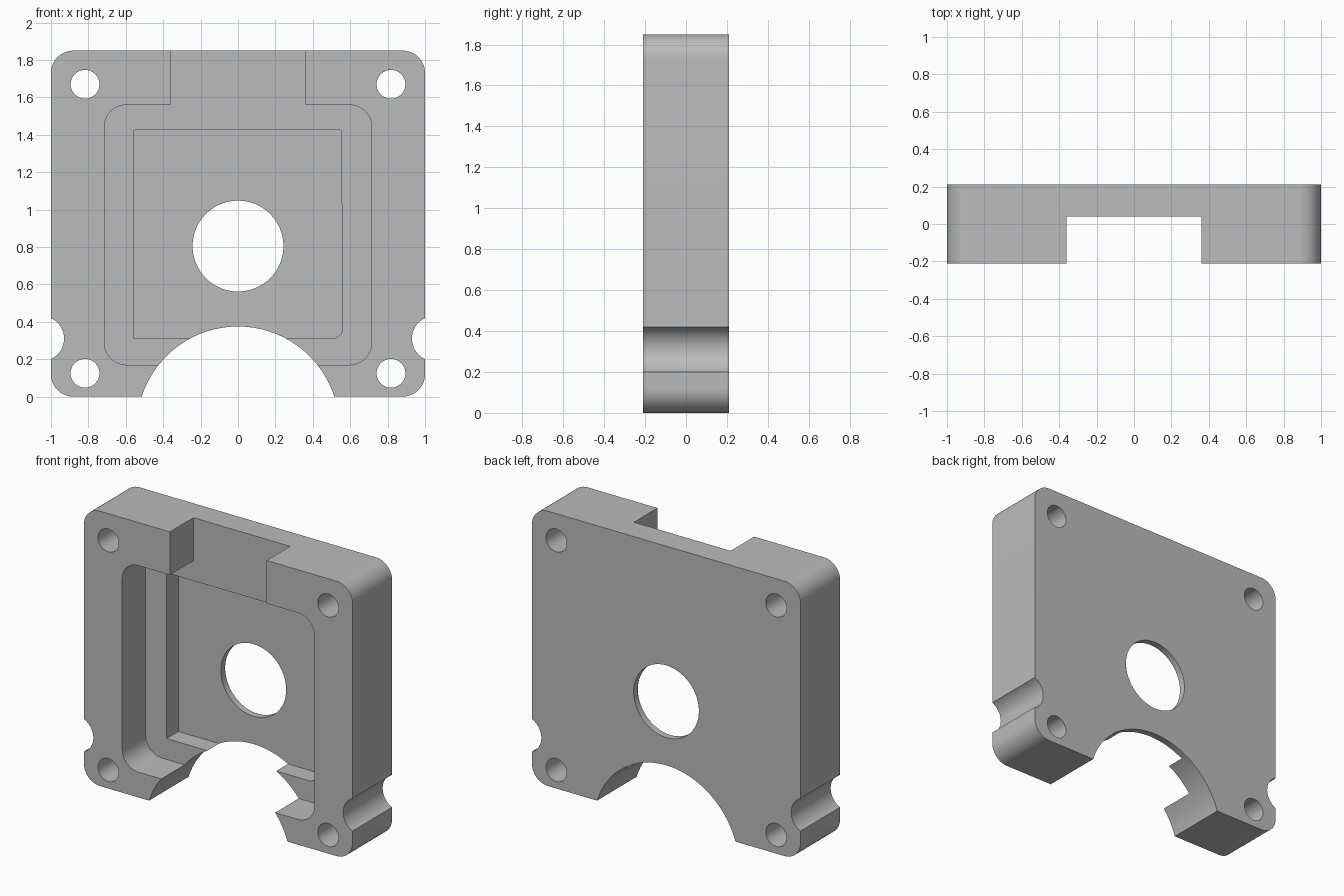
import bpy
import bmesh
from math import cos, sin, pi
from mathutils import Vector

cube = bpy.data.objects.get("Cube")
if cube:
    bpy.data.objects.remove(cube, do_unlink=True)

FRONT, BACK = -0.21, 0.21
LEDGE, FLOOR = 0.04, 0.165
HEIGHT = 1.85

grey = bpy.data.materials.new("machined_grey")
grey.use_nodes = True
colour = (0.5, 0.5, 0.5, 1)
grey.diffuse_color = colour
grey.node_tree.nodes["Principled BSDF"].inputs["Base Color"].default_value = colour


def circle(x, z, r, n=64):
    return [(x + r * cos(2 * pi * i / n), z + r * sin(2 * pi * i / n)) for i in range(n)]


def rounded(corners, steps=12):
    """Round each (x, z, radius) right-angled corner of an outline."""
    out = []
    for i, (x, z, r) in enumerate(corners):
        p = Vector((x, z))
        a = (Vector(corners[i - 1][:2]) - p).normalized()
        b = (Vector(corners[(i + 1) % len(corners)][:2]) - p).normalized()
        if r == 0:
            out.append((x, z))
            continue
        centre = p + (a + b) * r
        for k in range(steps + 1):
            t = pi / 2 * k / steps
            out.append(tuple(centre - b * r * cos(t) - a * r * sin(t)))
    return out


def rectangle(x0, x1, z0, z1, r=0):
    return rounded([(x0, z0, r), (x1, z0, r), (x1, z1, r), (x0, z1, r)])


def prism(name, outline, y0, y1):
    """Extrude an x-z outline from y0 to y1."""
    bm = bmesh.new()
    face = bm.faces.new([bm.verts.new((x, y0, z)) for x, z in outline])
    ext = bmesh.ops.extrude_face_region(bm, geom=[face])
    verts = [v for v in ext["geom"] if isinstance(v, bmesh.types.BMVert)]
    bmesh.ops.translate(bm, verts=verts, vec=(0, y1 - y0, 0))
    bmesh.ops.recalc_face_normals(bm, faces=bm.faces)
    mesh = bpy.data.meshes.new(name)
    bm.to_mesh(mesh)
    bm.free()
    mesh.materials.append(grey)
    obj = bpy.data.objects.new(name, mesh)
    bpy.context.collection.objects.link(obj)
    return obj


plate = prism("housing_plate", rectangle(-1, 1, 0, HEIGHT, 0.12), FRONT, BACK)
bpy.context.view_layer.objects.active = plate
plate.select_set(True)


def cut(name, outline, y0=FRONT - 0.1, y1=BACK + 0.1):
    cutter = prism(name, outline, y0, y1)
    cutter.hide_render = True
    mod = plate.modifiers.new(name, "BOOLEAN")
    mod.operation = "DIFFERENCE"
    mod.solver = "EXACT"
    mod.object = cutter
    bpy.ops.object.modifier_apply(modifier=name)
    bpy.data.objects.remove(cutter, do_unlink=True)


# Stepped pocket, with the top slot sharing the ledge depth
pocket = rounded([(-0.715, 0.17, 0.12), (0.715, 0.17, 0.12), (0.715, 1.56, 0.12),
                  (0.36, 1.56, 0), (0.36, 2, 0), (-0.36, 2, 0),
                  (-0.36, 1.56, 0), (-0.715, 1.56, 0.12)])
cut("pocket", pocket, y1=LEDGE)
inner = rounded([(-0.56, 0.31, 0), (0.56, 0.31, 0.06), (0.56, 1.03, 0),
                 (0.553, 1.03, 0), (0.553, 1.425, 0.01), (-0.56, 1.425, 0.01)])
cut("inner_pocket", inner, y1=FLOOR)

# Shaft bore and the large arc through the bottom edge
cut("centre_bore", circle(0, 0.805, 0.243))
cut("bottom_arc", circle(0, -0.166, 0.541, 128))

# Corner screw holes and side notches
for side in (-1, 1):
    for z in (0.125, 1.67):
        cut("screw_hole", circle(side * 0.818, z, 0.077, 48))
    cut("side_notch", circle(side * 1.051, 0.31, 0.121, 48))

bpy.ops.object.shade_smooth_by_angle(angle=pi / 6)
